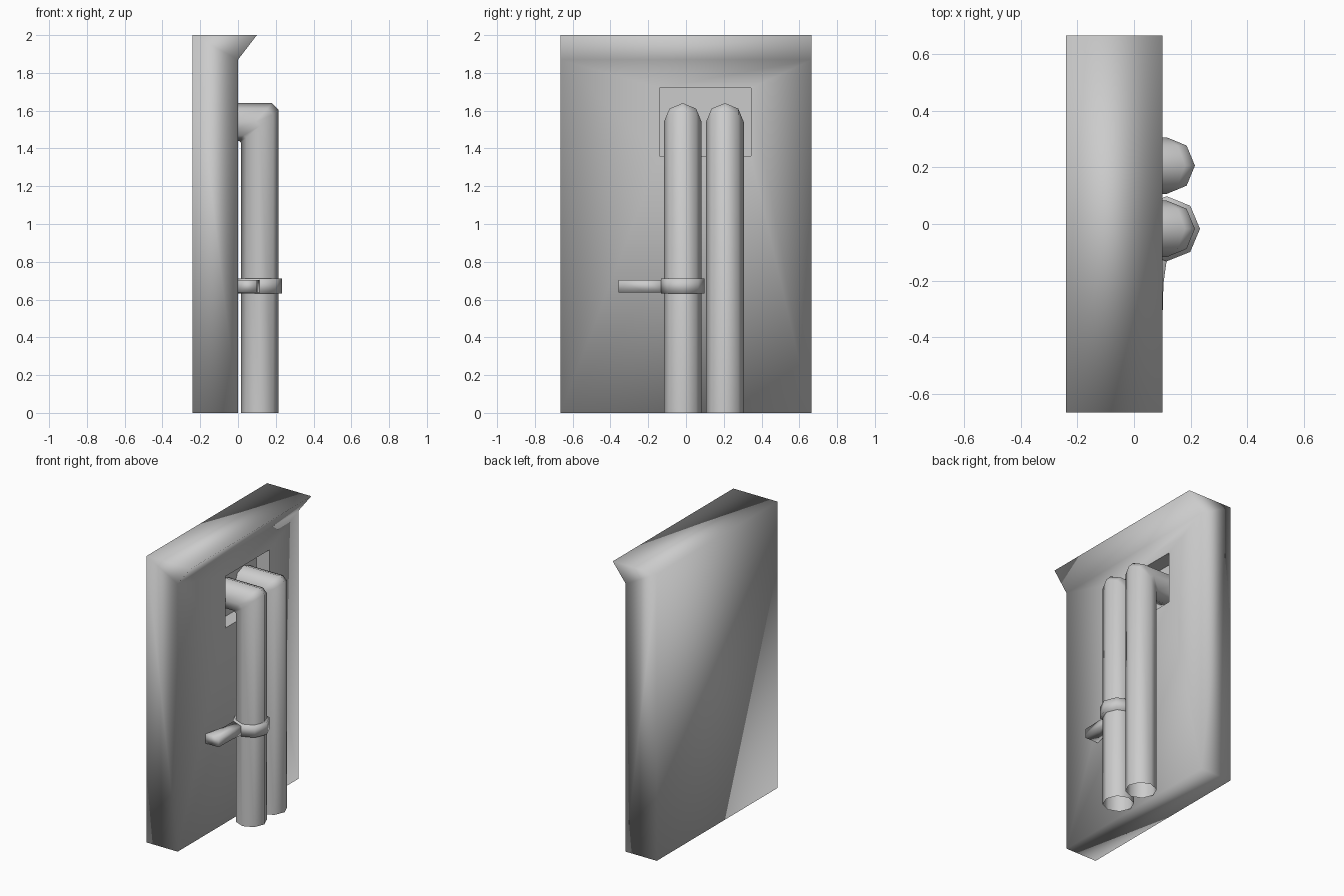
import bpy, bmesh
from math import cos, sin, pi
from mathutils import Vector

if "Cube" in bpy.data.objects:
    bpy.data.objects.remove(bpy.data.objects["Cube"])


def finish(name, bm):
    bmesh.ops.recalc_face_normals(bm, faces=bm.faces)
    mesh = bpy.data.meshes.new(name)
    bm.to_mesh(mesh)
    bm.free()
    mesh.shade_smooth()
    obj = bpy.data.objects.new(name, mesh)
    bpy.context.collection.objects.link(obj)
    return obj


def prism(bm, points, offset):
    face = bm.faces.new([bm.verts.new(p) for p in points])
    ext = bmesh.ops.extrude_face_region(bm, geom=[face], use_keep_orig=True)
    moved = [g for g in ext["geom"] if isinstance(g, bmesh.types.BMVert)]
    bmesh.ops.translate(bm, verts=moved, vec=offset)


# Wall slab with overhanging lip
bm = bmesh.new()
profile = [(-0.24, 0), (0, 0), (0, 1.87), (0.1, 2), (-0.24, 2)]
prism(bm, [(x, -0.665, z) for x, z in profile], (0, 1.33, 0))
bmesh.ops.recalc_face_normals(bm, faces=bm.faces)

# Rectangular recess in the wall front
front = next(f for f in bm.faces if all(abs(v.co.x) < 1e-4 for v in f.verts))
bmesh.ops.inset_individual(bm, faces=[front], thickness=0.2)
mid = front.calc_center_median()
for v in front.verts:
    v.co.y = 0.345 if v.co.y > mid.y else -0.14
    v.co.z = 1.72 if v.co.z > mid.z else 1.36
rim = list(front.edges)
back = bmesh.ops.extrude_discrete_faces(bm, faces=[front])["faces"][0]
bmesh.ops.translate(bm, verts=back.verts, vec=(-0.1, 0, 0))
for e in rim + list(back.edges):
    e.smooth = False
for v in back.verts:
    for e in v.link_edges:
        e.smooth = False
finish("wall", bm)


# Eight-sided bent pipes: each ring spans an outer and inner (x, z) point
def pipe(name, y, radius=0.1):
    spans = [((-0.1, 1.64), (-0.1, 1.44)), ((0.18, 1.64), (0.005, 1.44)),
             ((0.215, 1.605), (0.015, 1.43)), ((0.215, 0), (0.015, 0))]
    bm = bmesh.new()
    rings = []
    for outer, inner in spans:
        o, i = Vector((outer[0], y, outer[1])), Vector((inner[0], y, inner[1]))
        rings.append([bm.verts.new((o + i) / 2 + (o - i) / 2 * cos(k * pi / 4)
                                   + Vector((0, radius * sin(k * pi / 4), 0)))
                      for k in range(8)])
    for a, b in zip(rings, rings[1:]):
        for k in range(8):
            n = (k + 1) % 8
            bm.faces.new((a[k], a[n], b[n], b[k]))
    finish(name, bm)


pipe("valve_pipe", -0.017)
pipe("plain_pipe", 0.206)

# Collar around the valve pipe
bm = bmesh.new()
prism(bm, [(0.115 + 0.118 * cos(k * pi / 4), -0.017 + 0.115 * sin(k * pi / 4), 0.632)
           for k in range(8)], (0, 0, 0.08))
finish("valve_collar", bm)

# Lever growing out of the collar
bm = bmesh.new()
outline = [(0.115, -0.13), (0.104, -0.21), (0.1, -0.357),
           (0, -0.357), (0.035, -0.2), (0.034, -0.098)]
prism(bm, [(x, y, 0.638) for x, y in outline], (0, 0, 0.066))
finish("valve_lever", bm)
